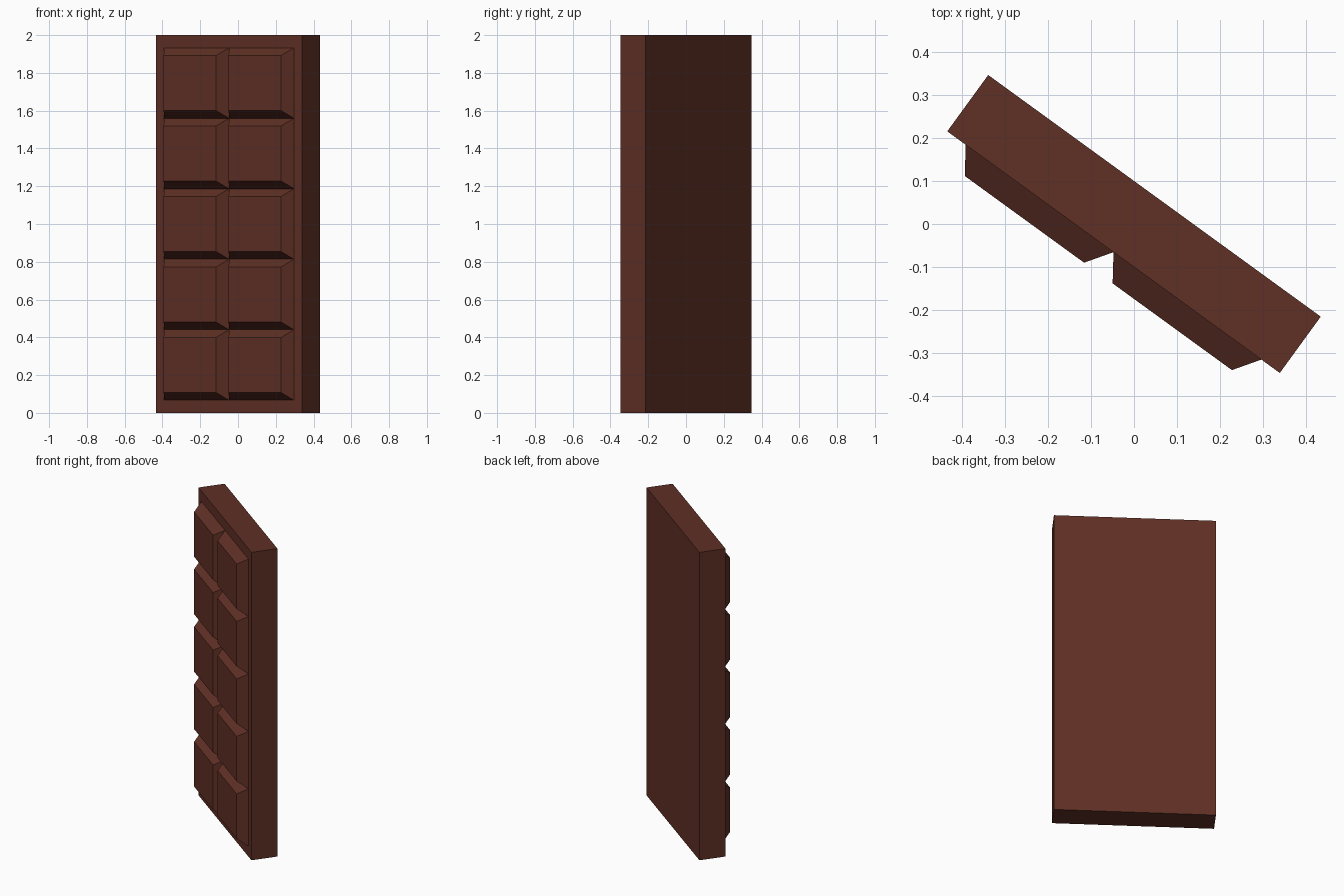
import bpy, bmesh, math
from mathutils import Matrix

if "Cube" in bpy.data.objects:
    bpy.data.objects.remove(bpy.data.objects["Cube"])

TURN = Matrix.Rotation(math.radians(-36), 4, 'Z')
W, D, H = 0.956, 0.162, 2.0      # slab width, thickness, height
COLS, ROWS = 2, 5
PW, PH = 0.425, 0.3732           # piece pitch
INSET, RISE = 0.041, 0.06        # piece bevel and height

mat = bpy.data.materials.new("dark chocolate brown")
mat.diffuse_color = (0.115, 0.029, 0.018, 1)
mat.use_nodes = True
mat.node_tree.nodes["Principled BSDF"].inputs["Base Color"].default_value = mat.diffuse_color


def add_object(name, bm):
    bmesh.ops.recalc_face_normals(bm, faces=bm.faces)
    mesh = bpy.data.meshes.new(name)
    bm.to_mesh(mesh)
    bm.free()
    mesh.materials.append(mat)
    obj = bpy.data.objects.new(name, mesh)
    obj.matrix_world = TURN
    bpy.context.collection.objects.link(obj)
    return obj


# Back slab
bm = bmesh.new()
bmesh.ops.create_cube(bm, size=1)
bmesh.ops.scale(bm, vec=(W, D, H), verts=bm.verts)
bmesh.ops.translate(bm, vec=(0, 0, H / 2), verts=bm.verts)
add_object("slab", bm)

# Raised tapered pieces on the front
for c in range(COLS):
    for r in range(ROWS):
        x = (c - (COLS - 1) / 2) * PW
        z = H / 2 + (r - (ROWS - 1) / 2) * PH
        bm = bmesh.new()
        bmesh.ops.create_cube(bm, size=1)
        for v in bm.verts:
            front = v.co.y < 0
            i = 2 * INSET if front else 0
            v.co = (x + v.co.x * (PW - i),
                    -D / 2 - (RISE if front else 0),
                    z + v.co.z * (PH - i))
        # The back face lies hidden on the slab
        back = [f for f in bm.faces if f.calc_center_median().y > -D / 2 - 0.001]
        bmesh.ops.delete(bm, geom=back, context='FACES_ONLY')
        add_object(f"piece_{c + 1}_{r + 1}", bm)
